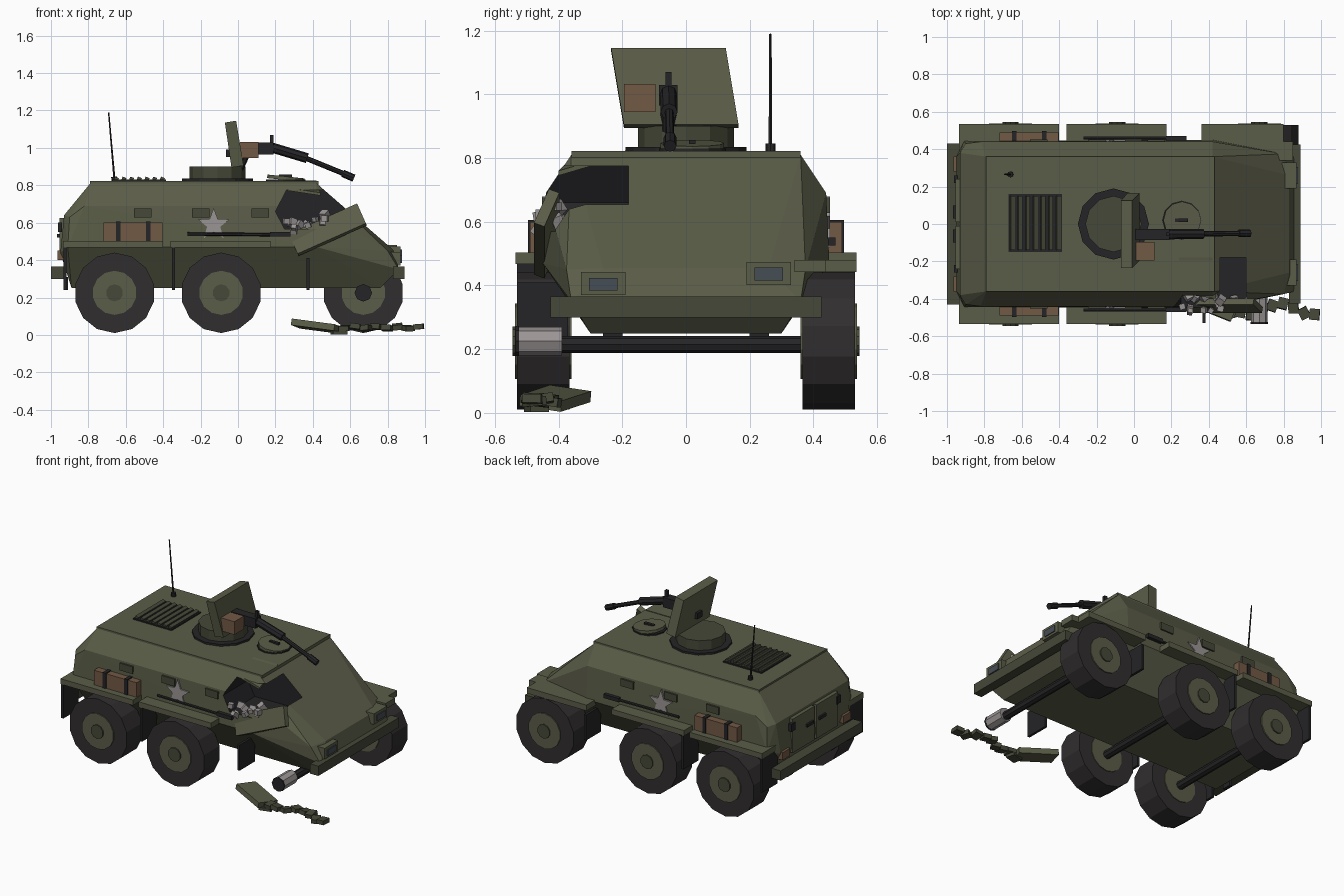
import bpy, bmesh, math, random
from mathutils import Vector, Euler

if "Cube" in bpy.data.objects:
    bpy.data.objects.remove(bpy.data.objects["Cube"])

random.seed(4)

def mat(name, r, g, b):
    m = bpy.data.materials.new(name)
    m.diffuse_color = (r, g, b, 1)
    m.use_nodes = True
    m.node_tree.nodes["Principled BSDF"].inputs["Base Color"].default_value = m.diffuse_color
    return m

OLIVE = mat("olive", .105, .11, .065)
DARK = mat("dark_olive", .06, .065, .04)
BLACK = mat("black", .018, .018, .02)
TYRE = mat("rubber", .03, .027, .028)
BROWN = mat("canvas", .17, .10, .06)
GREY = mat("bare_metal", .33, .30, .30)
GLASS = mat("glass", .06, .075, .09)

def finish(name, bm, m):
    bmesh.ops.recalc_face_normals(bm, faces=bm.faces)
    me = bpy.data.meshes.new(name)
    bm.to_mesh(me)
    bm.free()
    me.materials.append(m)
    o = bpy.data.objects.new(name, me)
    bpy.context.collection.objects.link(o)
    return o

def solid(name, pts, m):
    bm = bmesh.new()
    for p in pts:
        bm.verts.new(p)
    bmesh.ops.convex_hull(bm, input=bm.verts)
    bmesh.ops.dissolve_limit(bm, angle_limit=.02, verts=bm.verts, edges=bm.edges)
    return finish(name, bm, m)

def box(name, x, y, z, m, rot=(0, 0, 0)):
    """Box from (min, max) ranges, turned in degrees about its centre."""
    c = Vector([(a[0] + a[1]) / 2 for a in (x, y, z)])
    e = Euler([math.radians(a) for a in rot]).to_matrix()
    return solid(name, [c + e @ (Vector((i, j, k)) - c) for i in x for j in y for k in z], m)

def rod(name, a, b, r, m, sides=8, r2=None):
    a, b = Vector(a), Vector(b)
    bm = bmesh.new()
    bmesh.ops.create_cone(bm, cap_ends=True, segments=sides, radius1=r,
                          radius2=r if r2 is None else r2, depth=(b - a).length)
    q = (b - a).to_track_quat('Z', 'Y').to_matrix().to_4x4()
    q.translation = (a + b) / 2
    bm.transform(q)
    return finish(name, bm, m)

def yr(s, a, b):
    return tuple(sorted((s * a, s * b)))

# Faceted armoured hull
half = [(-.79, .36, .81), (-.82, .44, .69), (-.93, .38, .64), (-.90, .43, .63), (-.95, .36, .44),
        (-.91, .445, .47), (-.89, .30, .25), (.42, .36, .81), (.42, .44, .69), (.42, .45, .47),
        (.83, .26, .455), (.80, .375, .45), (.86, .36, .35), (.76, .30, .25)]
hull = solid("hull", [(x, s * y, z) for x, y, z in half for s in (-1, 1)], OLIVE)

# Blast hole in the front right flank
cutter = solid("hole_cutter", [(x, y, z) for y in (-.6, -.18)
               for x, z in ((.20, .66), (.25, .565), (.60, .57), (.60, .775), (.26, .775))], BLACK)
mod = hull.modifiers.new("hole", 'BOOLEAN')
mod.operation, mod.object, mod.solver = 'DIFFERENCE', cutter, 'EXACT'
mod.material_mode = 'TRANSFER'
cutter.hide_render = True
bpy.context.view_layer.objects.active = hull
bpy.ops.object.modifier_apply(modifier="hole")
bpy.data.objects.remove(cutter)

box("roof_plate", (-.79, .43), (-.36, .36), (.80, .822), OLIVE)
solid("bent_roof_flap", [(.24, -.18, .825), (.42, -.18, .825), (.24, -.37, .79), (.44, -.40, .76),
                         (.24, -.18, .81), (.42, -.18, .81), (.24, -.37, .775), (.44, -.40, .745)], OLIVE)

# Blown panel and torn fragments
box("torn_side_panel", (.28, .68), (-.455, -.42), (.50, .625), OLIVE, (-22, -24, 0))
for i in range(14):
    x, y = random.uniform(.20, .62), random.uniform(-.48, -.38)
    z, r = .56 + .04 * (x > .4) + random.uniform(-.01, .05), random.uniform(.012, .022)
    box(f"fragment_{i}", (x - r, x + r), (y - r, y + r), (z - r, z + r), GREY,
        [random.uniform(0, 90) for _ in range(3)])

# Bumpers
box("front_bumper", (.83, .89), (-.425, .425), (.30, .365), DARK)
box("rear_bumper", (-1.0, -.93), (-.43, .43), (.30, .365), DARK)

# Wheels, with the front right one missing
for s in (-1, 1):
    for i, x in enumerate((-.66, -.09, .67)):
        rod(f"axle_{i}_{s}", (x, 0, .215), (x, s * .40, .215), .027, BLACK)
        if s < 0 and i == 2:
            continue
        c = lambda y: (x, s * y, .225)
        rod(f"tyre_{i}_{s}", c(.365), c(.53), .215, TYRE, 14)
        rod(f"rim_{i}_{s}", c(.36), c(.537), .118, OLIVE, 14)
        rod(f"hub_{i}_{s}", c(.50), c(.545), .046, DARK, 10)
rod("bare_hub", (.67, -.39, .225), (.67, -.525, .225), .045, GREY, 8)
rod("hub_flange", (.67, -.525, .225), (.67, -.535, .225), .047, BLACK, 8)

# Side fittings on both flanks
for s in (-1, 1):
    box(f"rear_fender_{s}", (-.935, -.40), yr(s, .36, .535), (.467, .503), OLIVE)
    box(f"middle_fender_{s}", (-.36, .175), yr(s, .36, .535), (.467, .503), OLIVE)
    for i, x in enumerate((-.925, -.345, .375)):
        box(f"mudflap_{i}_{s}", (x - .008, x + .008), yr(s, .37, .53), (.24, .47 if i < 2 else .41), BLACK)
    box(f"bedroll_{s}", (-.72, -.405), yr(s, .43, .49), (.503, .60), BROWN)
    for x in (-.64, -.48):
        box(f"strap_{x}_{s}", (x - .012, x + .012), yr(s, .43, .496), (.50, .606), BLACK)
    for x in (-.51, -.20, .12):
        box(f"vision_slot_{x}_{s}", (x - .047, x + .047), yr(s, .42, .452), (.628, .676), DARK)
    rod(f"tool_handle_{s}", (-.27, s * .46, .54), (.28, s * .46, .535), .009, BLACK, 6)
    box(f"tool_head_{s}", (.17, .28), yr(s, .445, .47), (.525, .55), BLACK)
    # painted star marking as a thin raised shape
    bm = bmesh.new()
    ring = []
    for k in range(10):
        r, a = (.09, .037)[k % 2], math.pi / 2 + k * math.pi / 5
        ring.append(bm.verts.new((-.13 + r * math.cos(a), s * .452, .59 + r * math.sin(a))))
    f = bm.faces.new(ring)
    e = bmesh.ops.extrude_face_region(bm, geom=[f])["geom"]
    bmesh.ops.translate(bm, vec=(0, -s * .012, 0), verts=[v for v in e if isinstance(v, bmesh.types.BMVert)])
    finish(f"star_marking_{s}", bm, GREY)
    # headlamps and tail lamps
    z = .40 if s < 0 else .432
    box(f"headlamp_{s}", (.79, .87), yr(s, .19, .33), (z - .03, z + .042), OLIVE)
    box(f"headlamp_glass_{s}", (.86, .876), yr(s, .215, .305), (z - .016, z + .024), GLASS)
    box(f"tail_lamp_{s}", (-.965, -.92), yr(s, .28, .36), (.40, .45), BROWN)
    # rear doors
    box(f"rear_door_{s}", (-.955, -.92), yr(s, .01, .24), (.40, .625), OLIVE)
    box(f"door_handle_{s}", (-.967, -.95), yr(s, .03, .10), (.52, .54), BLACK)
    box(f"door_hinge_{s}", (-.962, -.94), yr(s, .22, .26), (.55, .60), BLACK)
    box(f"tow_bracket_{s}", (-.93, -.91), yr(s, .2, .26), (.24, .31), BLACK)
box("front_fender_left", (.36, .80), (.34, .535), (.442, .48), OLIVE)
box("front_fender_tip", (.80, .85), (.34, .44), (.442, .48), OLIVE)

# Engine grille
box("grille_base", (-.67, -.385), (-.15, .16), (.815, .83), BLACK)
for i in range(7):
    x = -.65 + i * .041
    box(f"grille_slat_{i}", (x - .011, x + .011), (-.14, .15), (.828, .843), DARK, (0, 20, 0))

# Gun ring and crew hatch
rod("ring_base", (-.11, 0, .815), (-.11, 0, .835), .19, BLACK, 12)
rod("gun_ring", (-.11, 0, .83), (-.11, 0, .90), .15, DARK, 12)
rod("hatch_rim", (.255, .02, .815), (.255, .02, .83), .105, BLACK, 12)
rod("hatch_lid", (.255, .02, .828), (.257, .02, .847), .10, OLIVE, 12)
box("hatch_handle", (.22, .29), (.01, .03), (.845, .857), BLACK)

# Sloped gun shield
solid("gun_shield", [(-.07, -.235, 1.135), (-.07, .125, 1.135), (-.01, -.235, 1.145), (-.01, .125, 1.145),
                     (-.035, -.195, .895), (-.035, .165, .895), (.03, -.195, .905), (.03, .165, .905)], OLIVE)

# Machine gun pointing slightly down
rod("gun_post", (.0, -.055, .88), (.05, -.055, .99), .025, BLACK)
box("gun_receiver", (-.02, .19), (-.085, -.027), (.965, 1.03), BLACK)
box("gun_grip", (-.065, -.02), (-.08, -.03), (.95, .99), BLACK)
box("rear_sight", (.17, .19), (-.065, -.045), (1.03, 1.07), BLACK)
rod("barrel_jacket", (.17, -.055, 1.005), (.37, -.053, .945), .027, BLACK)
rod("barrel", (.35, -.053, .95), (.60, -.05, .848), .014, BLACK)
rod("muzzle", (.56, -.05, .864), (.62, -.05, .838), .02, BLACK)
box("ammo_box", (.01, .11), (-.195, -.095), (.945, 1.032), BROWN)

# Whip antenna
rod("antenna_base", (-.66, .265, .82), (-.662, .265, .845), .016, BLACK)
rod("antenna", (-.662, .265, .84), (-.692, .265, 1.19), .006, BLACK, 5, .004)

# Wreckage on the ground
box("fallen_fender", (.30, .55), (-.48, -.34), (.028, .063), OLIVE, (-8, 7, -22))
for i in range(8):
    x, y = .57 + i * .0565, -.455 - .03 * math.sin(i * 1.1 + .5)
    z = .036 + .008 * (i % 2)
    box(f"wreck_link_{i}", (x - .027, x + .027), (y - .03, y + .03), (z - .014, z + .014), DARK,
        (random.uniform(-10, 10), random.uniform(-8, 8), random.uniform(-28, 28)))
box("ground_scrap", (.50, .58), (-.50, -.44), (.003, .022), DARK, (0, 0, 15))
